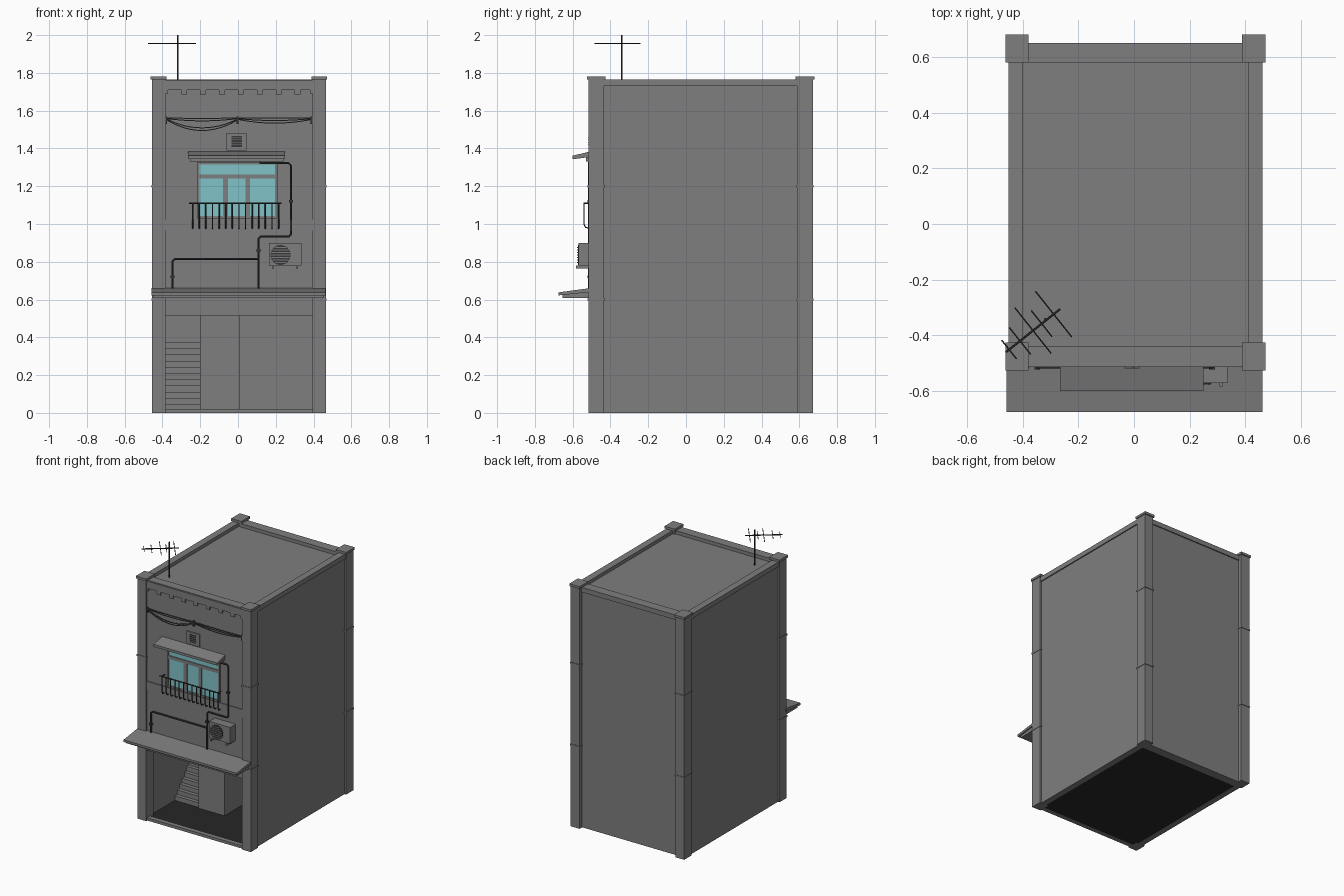
import bpy, math
from mathutils import Vector

cube = bpy.data.objects.get("Cube")
if cube:
    bpy.data.objects.remove(cube, do_unlink=True)


def material(name, r, g, b):
    m = bpy.data.materials.new(name)
    m.use_nodes = True
    m.diffuse_color = (r, g, b, 1)
    m.node_tree.nodes["Principled BSDF"].inputs["Base Color"].default_value = (r, g, b, 1)
    return m


CONCRETE = material("concrete grey", 0.21, 0.21, 0.21)
METAL = material("dark metal", 0.04, 0.04, 0.04)
FLOOR = material("dark floor", 0.02, 0.02, 0.02)
GLASS = material("teal glass", 0.22, 0.55, 0.58)


def mesh(name, verts, faces, mat):
    me = bpy.data.meshes.new(name)
    me.from_pydata(verts, [], faces)
    me.materials.append(mat)
    ob = bpy.data.objects.new(name, me)
    bpy.context.collection.objects.link(ob)
    return ob


def prism(name, profile, axis, lo, hi, mat=CONCRETE):
    """Extrude a profile: axis 0 takes (y, z) points, axis 1 takes (x, z)."""
    n = len(profile)
    verts = [(t, a, b) if axis == 0 else (a, t, b) for t in (lo, hi) for a, b in profile]
    faces = [tuple(range(n))[::-1], tuple(range(n, 2 * n))]
    faces += [(i, (i + 1) % n, n + (i + 1) % n, n + i) for i in range(n)]
    if axis == 1:
        faces = [f[::-1] for f in faces]
    return mesh(name, verts, faces, mat)


def box(name, x, y, z, mat=CONCRETE):
    return prism(name, [(y[0], z[0]), (y[1], z[0]), (y[1], z[1]), (y[0], z[1])], 0, *x, mat)


def tube(name, points, r, mat=METAL):
    cu = bpy.data.curves.new(name, "CURVE")
    cu.dimensions = "3D"
    cu.bevel_depth, cu.bevel_resolution, cu.use_fill_caps = r, 1, True
    sp = cu.splines.new("POLY")
    sp.points.add(len(points) - 1)
    for p, co in zip(sp.points, points):
        p.co = (*co, 1)
    cu.materials.append(mat)
    ob = bpy.data.objects.new(name, cu)
    bpy.context.collection.objects.link(ob)
    bpy.ops.object.select_all(action="DESELECT")
    ob.select_set(True)
    bpy.context.view_layer.objects.active = ob
    bpy.ops.object.convert(target="MESH")
    bpy.ops.object.shade_smooth_by_angle()
    return ob


CX = 0.005      # centre line of the building
WALL = -0.505   # front wall plane

# Corner pillars with rings and caps
for sx, side in ((-1, "right"), (1, "left")):
    for py, end in ((-0.475, "front"), (0.63, "back")):
        px = CX + sx * 0.425

        def block(part, hx, hy, z0, z1):
            box(f"{end}_{side}_pillar_{part}", (px - hx, px + hx), (py - hy, py + hy), (z0, z1))

        block("shaft", 0.036, 0.042, 0, 1.768)
        block("cap", 0.042, 0.05, 1.765, 1.782)
        for i in (1, 2):
            block(f"ring_{i}", 0.039, 0.046, 0.6 * i - 0.006, 0.6 * i + 0.006)

    # Side wall and its parapet rim
    outer, inner = CX + sx * 0.448, CX + sx * 0.405
    box(f"{side}_wall", sorted((outer, inner)), (-0.45, 0.6), (0, 1.73))
    box(f"{side}_parapet", sorted((CX + sx * 0.456, inner)), (-0.45, 0.6), (1.73, 1.765))

# Back wall, floors and roof
box("back_wall", (-0.42, 0.43), (0.58, 0.642), (0, 1.73))
box("back_parapet", (-0.42, 0.43), (0.58, 0.65), (1.73, 1.765))
box("roof", (-0.41, 0.42), (-0.45, 0.59), (1.70, 1.74))
box("ground_floor", (-0.44, 0.45), (-0.50, 0.64), (0.001, 0.012), FLOOR)
box("ceiling", (-0.41, 0.42), (-0.45, 0.59), (0.515, 0.56))
box("door_sill", (-0.39, 0.4), (WALL, -0.47), (0, 0.02))
box("front_wall", (-0.39, 0.4), (WALL, -0.44), (0.515, 1.765))

# Ground floor stairs and stairwell
box("stairwell", (-0.2, 0.01), (-0.17, 0.58), (0.012, 0.515))
steps, rise, run = 11, 0.033, 0.027
stair = [(-0.16, 0.012)]
for i in range(steps):
    y = -0.16 + i * run
    stair += [(y, 0.012 + (i + 1) * rise), (y + run, 0.012 + (i + 1) * rise)]
stair += [(0.58, stair[-1][1]), (0.58, 0.012)]
prism("stairs", stair[::-1], 0, -0.4, -0.2)

# Toothed frieze below the parapet
teeth = [(-0.385, 1.762), (-0.385, 1.69), (-0.37, 1.69), (-0.37, 1.71)]
for i in range(7):
    x = -0.3 + i * 0.1
    teeth += [(x, 1.71), (x, 1.686), (x + 0.03, 1.686), (x + 0.03, 1.71)]
teeth += [(0.38, 1.71), (0.38, 1.69), (0.395, 1.69), (0.395, 1.762)]
prism("toothed_frieze", teeth, 1, WALL - 0.009, WALL)

# Overhead cables in two spans
for x0, x1, sags in ((-0.375, -0.005, (0.003, 0.012, 0.045, 0.055)), (0.0, 0.39, (0.002, 0.01, 0.02))):
    for k, sag in enumerate(sags):
        pts = []
        for i in range(13):
            t = i / 12
            pts.append((x0 + (x1 - x0) * t, WALL - 0.006, 1.562 - 0.004 * k - sag * 4 * t * (1 - t)))
        tube("cable", pts, 0.003)
for x in (-0.38, -0.002, 0.39):
    box("cable_bracket", (x - 0.005, x + 0.005), (WALL - 0.01, WALL), (1.53, 1.57), METAL)

# Vent
box("vent_frame", (-0.06, 0.045), (WALL - 0.008, WALL), (1.39, 1.482))
box("vent_opening", (-0.034, 0.02), (WALL - 0.01, WALL), (1.408, 1.466), METAL)
for i in range(4):
    z = 1.417 + i * 0.0135
    box("vent_slat", (-0.034, 0.02), (WALL - 0.013, WALL), (z, z + 0.004))

# Window: glass behind a frame of bars
box("window_glass", (-0.212, 0.202), (WALL - 0.004, WALL), (1.035, 1.32), GLASS)
for x0, x1, z0, z1 in ((-0.218, -0.205, 1.03, 1.325), (0.197, 0.21, 1.03, 1.325),
                       (-0.08, -0.054, 1.04, 1.25), (0.04, 0.064, 1.04, 1.25),
                       (-0.21, 0.2, 1.24, 1.263), (-0.21, 0.2, 1.03, 1.043),
                       (-0.21, 0.2, 1.315, 1.325)):
    box("window_frame", (x0, x1), (WALL - 0.01, WALL), (z0, z1))

# Window canopy and ledge band
prism("window_canopy", [(-0.6, 1.343), (WALL, 1.355), (WALL, 1.384), (-0.6, 1.362)], 0, -0.265, 0.25)
box("canopy_support", (-0.255, 0.24), (-0.53, WALL), (1.33, 1.355))
box("ledge_band", (-0.387, 0.397), (WALL - 0.007, WALL), (0.965, 1.025))

# Balcony rail with bent bars
tube("balcony_rail", [(-0.26, -0.54, 1.11), (0.23, -0.54, 1.11)], 0.004)
for i in range(14):
    x = -0.24 + i * 0.035
    tube("balcony_bar", [(x, -0.54, 1.11), (x, -0.54, 1.0), (x, -0.532, 0.982), (x, WALL, 0.976)], 0.0035)
for x in (-0.24, 0.215):
    tube("rail_bracket", [(x, -0.54, 1.11), (x, WALL, 1.11)], 0.004)

# Air conditioner
box("air_conditioner", (0.165, 0.335), (-0.57, WALL), (0.78, 0.9))
ring = [(0.225 + 0.053 * math.cos(a * math.tau / 24), 0.836 + 0.053 * math.sin(a * math.tau / 24))
        for a in range(24)]
prism("fan_opening", ring, 1, -0.573, -0.565, METAL)
for i in range(-3, 4):
    z = 0.836 + i * 0.0135
    half = math.sqrt(0.05 ** 2 - (i * 0.0135) ** 2)
    box("fan_grille", (0.225 - half, 0.225 + half), (-0.577, -0.57), (z - 0.0025, z + 0.0025))
for x in (0.185, 0.312):
    box("unit_bracket", (x - 0.006, x + 0.006), (-0.583, WALL), (0.765, 0.78))

# Wall pipes
PY = WALL - 0.008
tube("long_pipe", [(0.115, PY, 1.324), (0.268, PY, 1.322), (0.28, PY, 1.31), (0.28, PY, 0.945), (0.27, PY, 0.934),
                   (0.12, PY, 0.934), (0.109, PY, 0.922), (0.109, PY, 0.655)], 0.0065)
tube("short_pipe", [(0.109, PY, 0.815), (-0.335, PY, 0.815), (-0.347, PY, 0.803), (-0.347, PY, 0.655)], 0.0065)
for x, z in ((0.28, 1.12), (0.109, 0.86), (-0.347, 0.72)):
    box("pipe_clip", (x - 0.01, x + 0.01), (PY - 0.009, WALL), (z - 0.007, z + 0.007), METAL)

# Shop awning
prism("shop_awning", [(-0.675, 0.622), (WALL, 0.64), (WALL, 0.661), (-0.675, 0.638)], 0, -0.457, 0.462)
prism("awning_support", [(-0.655, 0.608), (WALL, 0.608), (WALL, 0.642), (-0.655, 0.624)], 0, -0.447, 0.452)

# Roof antenna
tube("antenna_mast", [(-0.32, -0.34, 1.735), (-0.32, -0.34, 2.0)], 0.004)
start, end = Vector((-0.46, -0.46, 1.956)), Vector((-0.265, -0.305, 1.956))
tube("antenna_boom", [start, end], 0.004)
along = (end - start).normalized()
across = Vector((along.y, -along.x, 0))
for t, half in ((0.06, 0.043), (0.26, 0.062), (0.5, 0.105), (0.66, 0.06), (0.88, 0.105)):
    c = start.lerp(end, t)
    tube("antenna_element", [c - across * half, c + across * half], 0.0025)
